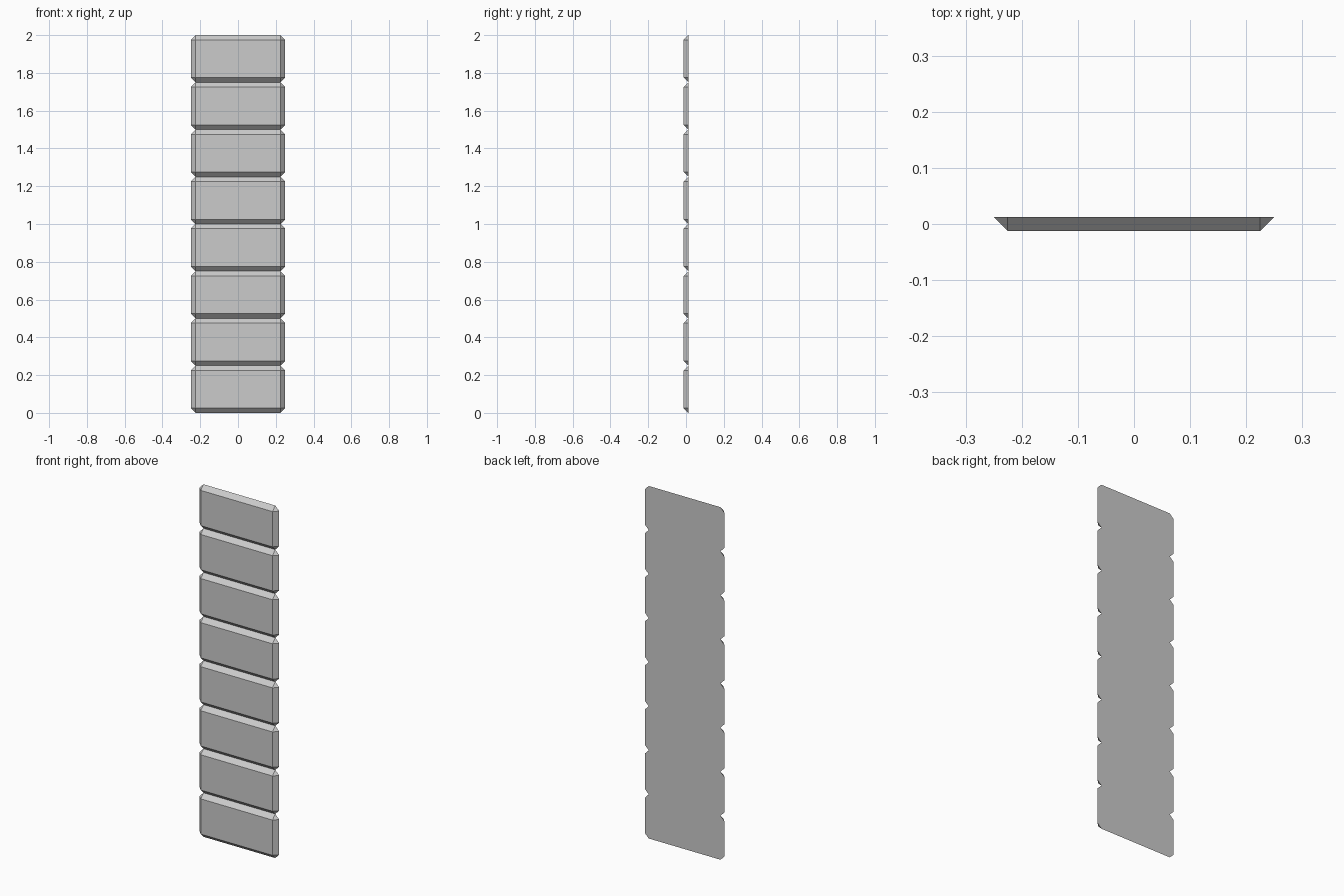
import bpy
import bmesh

if "Cube" in bpy.data.objects:
    bpy.data.objects.remove(bpy.data.objects["Cube"])

WIDTH, HEIGHT, DEPTH = 0.5, 0.25, 0.025
COUNT = 8

# One block: flat octagonal back, rectangular front, 45 degree chamfers between
bm = bmesh.new()
xo, xi = WIDTH / 2, WIDTH / 2 - DEPTH
zo, zi = HEIGHT / 2, HEIGHT / 2 - DEPTH
front, back, ring = [], [], []
for sx, sz in ((1, 1), (-1, 1), (-1, -1), (1, -1)):
    zc = HEIGHT / 2
    f = bm.verts.new((sx * xi, -DEPTH / 2, zc + sz * zi))
    side = bm.verts.new((sx * xo, DEPTH / 2, zc + sz * zi))
    end = bm.verts.new((sx * xi, DEPTH / 2, zc + sz * zo))
    front.append(f)
    pair = [side, end] if sx * sz > 0 else [end, side]
    back.append(pair)
    ring += pair

bm.faces.new(front)
bm.faces.new(ring)
for i in range(4):
    j = (i + 1) % 4
    bm.faces.new((front[i], *back[i]))                           # corner
    bm.faces.new((front[i], back[i][1], back[j][0], front[j]))   # chamfer
bmesh.ops.recalc_face_normals(bm, faces=bm.faces)

mesh = bpy.data.meshes.new("quoin_blocks")
bm.to_mesh(mesh)
bm.free()
blocks = bpy.data.objects.new("quoin_blocks", mesh)
bpy.context.collection.objects.link(blocks)

# Stack of eight blocks
stack = blocks.modifiers.new("stack", 'ARRAY')
stack.count = COUNT
stack.use_relative_offset = False
stack.use_constant_offset = True
stack.constant_offset_displace = (0, 0, HEIGHT)
